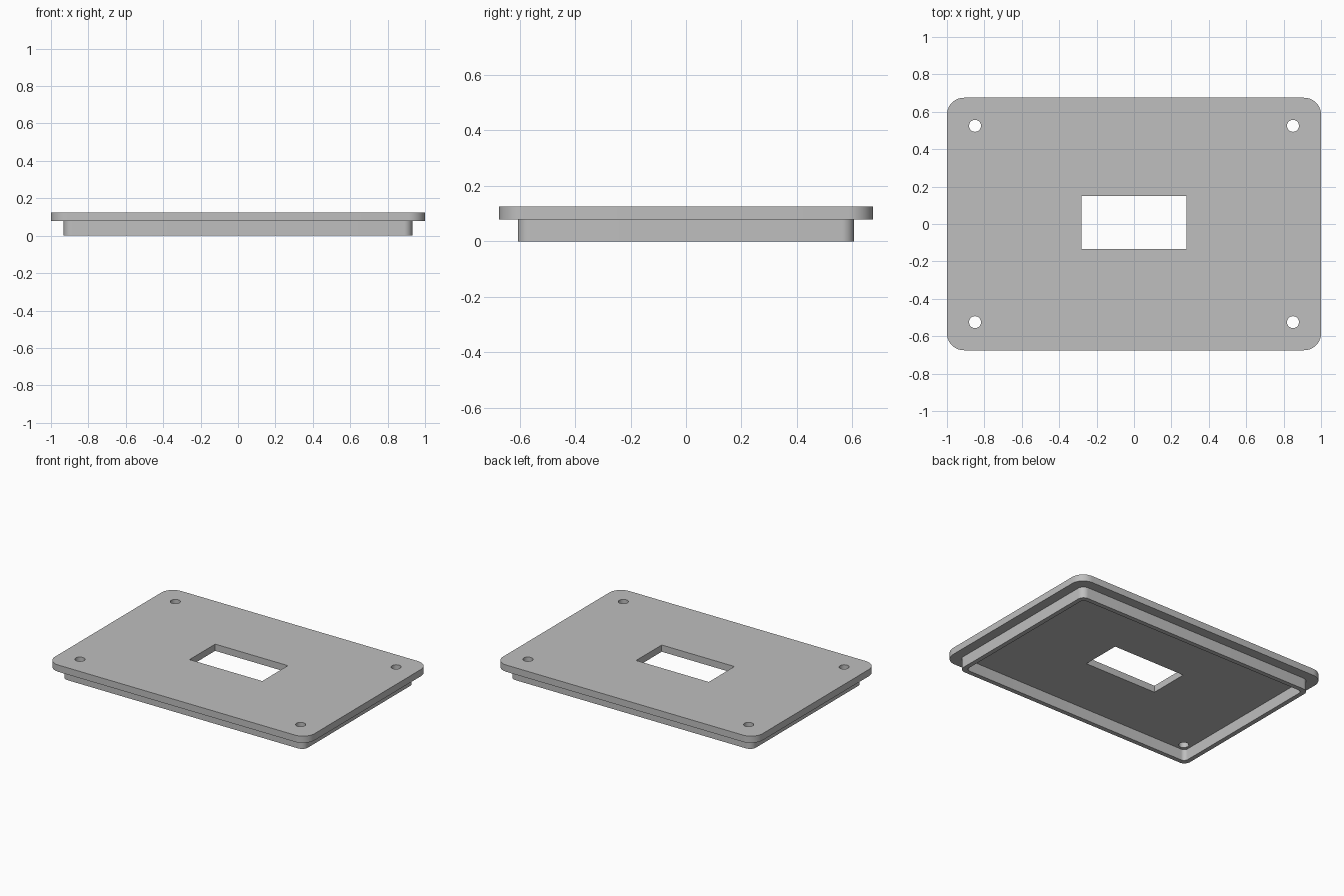
import bpy
from math import sin, cos, pi, radians

cube = bpy.data.objects.get("Cube")
if cube:
    bpy.data.objects.remove(cube, do_unlink=True)

grey = bpy.data.materials.new("plain_grey")
grey.use_nodes = True
colour = (0.52, 0.52, 0.52, 1)
grey.diffuse_color = colour
grey.node_tree.nodes["Principled BSDF"].inputs["Base Color"].default_value = colour


def rounded_rect(half_x, half_y, radius, steps=10):
    """Outline of a rectangle with round corners."""
    points = []
    for i, (sx, sy) in enumerate([(1, 1), (-1, 1), (-1, -1), (1, -1)]):
        for k in range(steps + 1):
            a = (i + k / steps) * pi / 2
            points.append((sx * (half_x - radius) + radius * cos(a),
                           sy * (half_y - radius) + radius * sin(a)))
    return points


def circle(cx, cy, radius, sides=32):
    return [(cx + radius * cos(2 * pi * k / sides),
             cy + radius * sin(2 * pi * k / sides)) for k in range(sides)]


def slab(name, outlines, z0, z1):
    """Extrude flat outlines; inner outlines become holes."""
    curve = bpy.data.curves.new(name, "CURVE")
    curve.dimensions = "2D"
    curve.fill_mode = "BOTH"
    curve.extrude = (z1 - z0) / 2
    for outline in outlines:
        spline = curve.splines.new("POLY")
        spline.points.add(len(outline) - 1)
        for point, (x, y) in zip(spline.points, outline):
            point.co = (x, y, 0, 1)
        spline.use_cyclic_u = True
    curve.materials.append(grey)
    obj = bpy.data.objects.new(name, curve)
    obj.location.z = (z0 + z1) / 2
    bpy.context.collection.objects.link(obj)
    bpy.ops.object.select_all(action="DESELECT")
    obj.select_set(True)
    bpy.context.view_layer.objects.active = obj
    bpy.ops.object.convert(target="MESH")
    bpy.ops.object.shade_smooth_by_angle(angle=radians(30))
    return bpy.context.object


# Cover plate with a window and four screw holes
window = [(-0.28, -0.133), (0.28, -0.133), (0.28, 0.149), (-0.28, 0.149)]
holes = [circle(sx * 0.85, sy * 0.525, 0.032) for sx in (-1, 1) for sy in (-1, 1)]
slab("cover_plate", [rounded_rect(1, 0.675, 0.09), window] + holes, 0.078, 0.125)

# Thin locating lip under the plate, set in from its edge
slab("locating_lip", [rounded_rect(0.932, 0.607, 0.045),
                      rounded_rect(0.9, 0.575, 0.03)], 0, 0.08)
